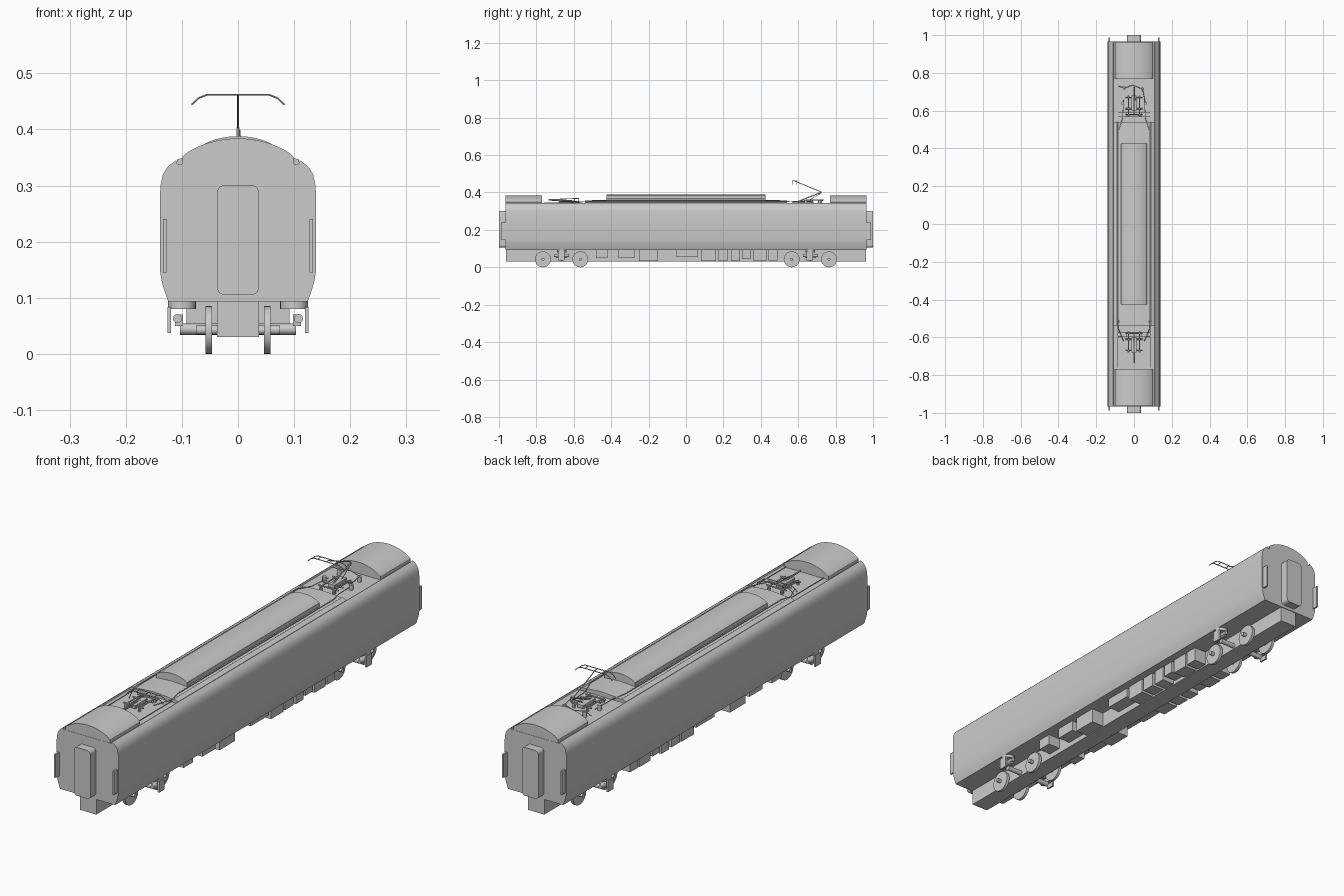
import bpy, bmesh, math
from mathutils import Vector

cube = bpy.data.objects.get("Cube")
if cube:
    bpy.data.objects.remove(cube, do_unlink=True)

grey = bpy.data.materials.new("light_grey")
grey.use_nodes = True
grey.diffuse_color = (0.6, 0.6, 0.6, 1)
grey.node_tree.nodes["Principled BSDF"].inputs["Base Color"].default_value = (0.6, 0.6, 0.6, 1)


def finish(name, bm, smooth=True):
    mesh = bpy.data.meshes.new(name)
    bmesh.ops.recalc_face_normals(bm, faces=bm.faces)
    bm.to_mesh(mesh)
    bm.free()
    mesh.materials.append(grey)
    obj = bpy.data.objects.new(name, mesh)
    bpy.context.collection.objects.link(obj)
    if smooth:
        bpy.ops.object.select_all(action='DESELECT')
        obj.select_set(True)
        bpy.context.view_layer.objects.active = obj
        bpy.ops.object.shade_smooth_by_angle(angle=math.radians(32))
    return obj


def extrude(name, half, y0, y1):
    """Extrude a half outline (x, z), mirrored across x = 0, along y."""
    ring = half + [(-x, z) for x, z in reversed(half) if x > 0]
    bm = bmesh.new()
    face = bm.faces.new([bm.verts.new((x, y0, z)) for x, z in ring])
    new = bmesh.ops.extrude_face_region(bm, geom=[face])["geom"]
    verts = [v for v in new if isinstance(v, bmesh.types.BMVert)]
    bmesh.ops.translate(bm, verts=verts, vec=(0, y1 - y0, 0))
    return finish(name, bm)


def box(name, x, y, z, bevel=0):
    """Box from (low, high) ranges."""
    bm = bmesh.new()
    bmesh.ops.create_cube(bm, size=1)
    for v in bm.verts:
        v.co = [r[0] + (c + 0.5) * (r[1] - r[0]) for c, r in zip(v.co, (x, y, z))]
    if bevel:
        edges = [e for e in bm.edges if abs(e.verts[0].co.y - e.verts[1].co.y) > 1e-4]
        bmesh.ops.bevel(bm, geom=edges, offset=bevel, segments=5, profile=0.5, affect='EDGES')
    return finish(name, bm)


def rod(name, a, b, r, sides=8):
    """Cylinder between two points."""
    a, b = Vector(a), Vector(b)
    bm = bmesh.new()
    bmesh.ops.create_cone(bm, cap_ends=True, segments=sides, radius1=r, radius2=r, depth=(b - a).length)
    turn = Vector((0, 0, 1)).rotation_difference(b - a).to_matrix()
    for v in bm.verts:
        v.co = turn @ v.co + (a + b) / 2
    return finish(name, bm)


def wire(name, points, r=0.0018):
    for a, b in zip(points, points[1:]):
        rod(name, a, b, r, 6)


def vault(width, base, edge, top, steps=12):
    """Half outline of a hood: upright side, then a curved roof."""
    arc = [(width * math.cos(t), edge + (top - edge) * math.sin(t) ** 1.6)
           for t in [math.pi / 2 * i / steps for i in range(steps + 1)]]
    arc[-1] = (0, top)
    return [(width, base)] + arc


# Body shell with its sunken roof deck between raised edges
shell = [(0.124, 0.093), (0.131, 0.112), (0.136, 0.13), (0.139, 0.148), (0.139, 0.285),
         (0.1375, 0.304), (0.134, 0.319), (0.128, 0.33), (0.12, 0.338), (0.11, 0.345), (0.108, 0.338)]
extrude("body_shell", shell, -0.965, 0.965)

# Roof sections
extrude("middle_roof", [(0.109, 0.337), (0.109, 0.346), (0.09, 0.353), (0.086, 0.35),
                        (0.05, 0.354), (0, 0.357)], -0.54, 0.54)
extrude("centre_roof_hood", vault(0.068, 0.345, 0.368, 0.388), -0.425, 0.425)
for s in (-1, 1):
    extrude("end_roof_hood", vault(0.1, 0.335, 0.35, 0.384), s * 0.77, s * 0.964)
    # Gangway and corner fins
    box("gangway", (-0.037, 0.037), sorted((s * 0.95, s)), (0.105, 0.301), 0.014)
    for side in (-1, 1):
        box("corner_fin", sorted((side * 0.127, side * 0.134)), sorted((s * 0.95, s * 0.988)), (0.145, 0.24))

# Underframe spine
box("underframe_spine", (-0.037, 0.037), (-0.962, 0.962), (0.03, 0.097))

# Underfloor equipment: start, end, bottom along y
equipment = [(-0.48, -0.42, 0.05), (-0.36, -0.275, 0.05), (-0.25, -0.15, 0.034), (-0.05, 0.065, 0.055),
             (0.08, 0.16, 0.034), (0.17, 0.225, 0.036), (0.24, 0.29, 0.034), (0.3, 0.345, 0.045),
             (0.36, 0.43, 0.034), (0.44, 0.49, 0.036)]
for side in (-1, 1):
    for a, b, low in equipment:
        box("equipment_box", sorted((side * 0.03, side * 0.092)), (a, b), (low, 0.096))

# Bogies
for s in (-1, 1):
    mid = s * 0.665
    for y in (s * 0.565, s * 0.765):
        rod("axle", (-0.075, y, 0.0425), (0.075, y, 0.0425), 0.008, 12)
        for side in (-1, 1):
            rod("wheel", (side * 0.046, y, 0.0425), (side * 0.058, y, 0.0425), 0.0425, 32)
    rod("bogie_cross_tube", (-0.103, mid, 0.044), (0.103, mid, 0.044), 0.01, 16)
    for side in (-1, 1):
        rod("air_spring", (side * 0.1, mid, 0.08), (side * 0.1, mid, 0.095), 0.025, 24)
        box("spring_bracket", sorted((side * 0.098, side * 0.112)), (mid - 0.03, mid + 0.03), (0.05, 0.07))
        rod("damper", (side * 0.108, mid - 0.04, 0.063), (side * 0.108, mid + 0.04, 0.063), 0.008, 12)
        box("damper_arm", sorted((side * 0.119, side * 0.126)), (mid - 0.02, mid + 0.015), (0.037, 0.084))

# Roof wiring
for side in (-1, 1):
    wire("roof_cable", [(side * 0.055, -0.62, 0.348), (side * 0.085, -0.55, 0.35), (side * 0.08, -0.5, 0.357),
                        (side * 0.08, 0.5, 0.357), (side * 0.06, 0.56, 0.35), (side * 0.055, 0.66, 0.348)])
    wire("deck_cable", [(side * 0.085, -0.55, 0.345), (side * 0.085, -0.76, 0.345)])


# Current collectors
def collector(s, knee, head):
    """s picks the roof end; knee and head are (y, z) points of the folding arm."""
    base = 0.352
    for x in (-0.03, 0.03):
        wire("collector_base", [(x, s * 0.57, base), (x, s * 0.68, base)], 0.003)
        for y in (0.575, 0.675):
            rod("insulator", (x, s * y, 0.335), (x, s * y, base), 0.006)
    for y in (0.58, 0.61, 0.67):
        wire("collector_crossbar", [(-0.045, s * y, base), (0.045, s * y, base)], 0.003)
    box("collector_drive", (-0.014, 0.014), sorted((s * 0.6, s * 0.68)), (0.345, 0.358))
    foot = (0, s * 0.61, 0.356)
    wire("lower_arm", [foot, (0, *knee)], 0.0028)
    wire("guide_rod", [(0.006, s * 0.65, 0.354), (0.003, knee[0], knee[1] - 0.004)], 0.0015)
    wire("upper_arm", [(0, *knee), (0, *head)], 0.002)
    y, z = head
    for dy in (-0.012, 0.012):
        wire("contact_bow", [(-0.083, y + dy, z - 0.018), (-0.07, y + dy, z - 0.006), (-0.055, y + dy, z),
                             (0.055, y + dy, z), (0.07, y + dy, z - 0.006), (0.083, y + dy, z - 0.018)], 0.0018)
    for x in (-0.04, 0, 0.04):
        wire("bow_link", [(x, y - 0.012, z), (x, y + 0.012, z)], 0.0015)


collector(1, (0.725, 0.402), (0.58, 0.462))
collector(-1, (-0.735, 0.362), (-0.585, 0.368))

# Roof switchgear beside the raised collector
for x, y in ((0.045, 0.715), (-0.05, 0.72), (0.06, 0.64), (-0.06, 0.64)):
    rod("switch_insulator", (x, y, 0.335), (x, y, 0.36), 0.008, 12)
wire("switch_bar", [(-0.085, 0.73, 0.356), (-0.05, 0.72, 0.36), (-0.01, 0.735, 0.36), (0.045, 0.715, 0.36), (0.06, 0.64, 0.36)])
